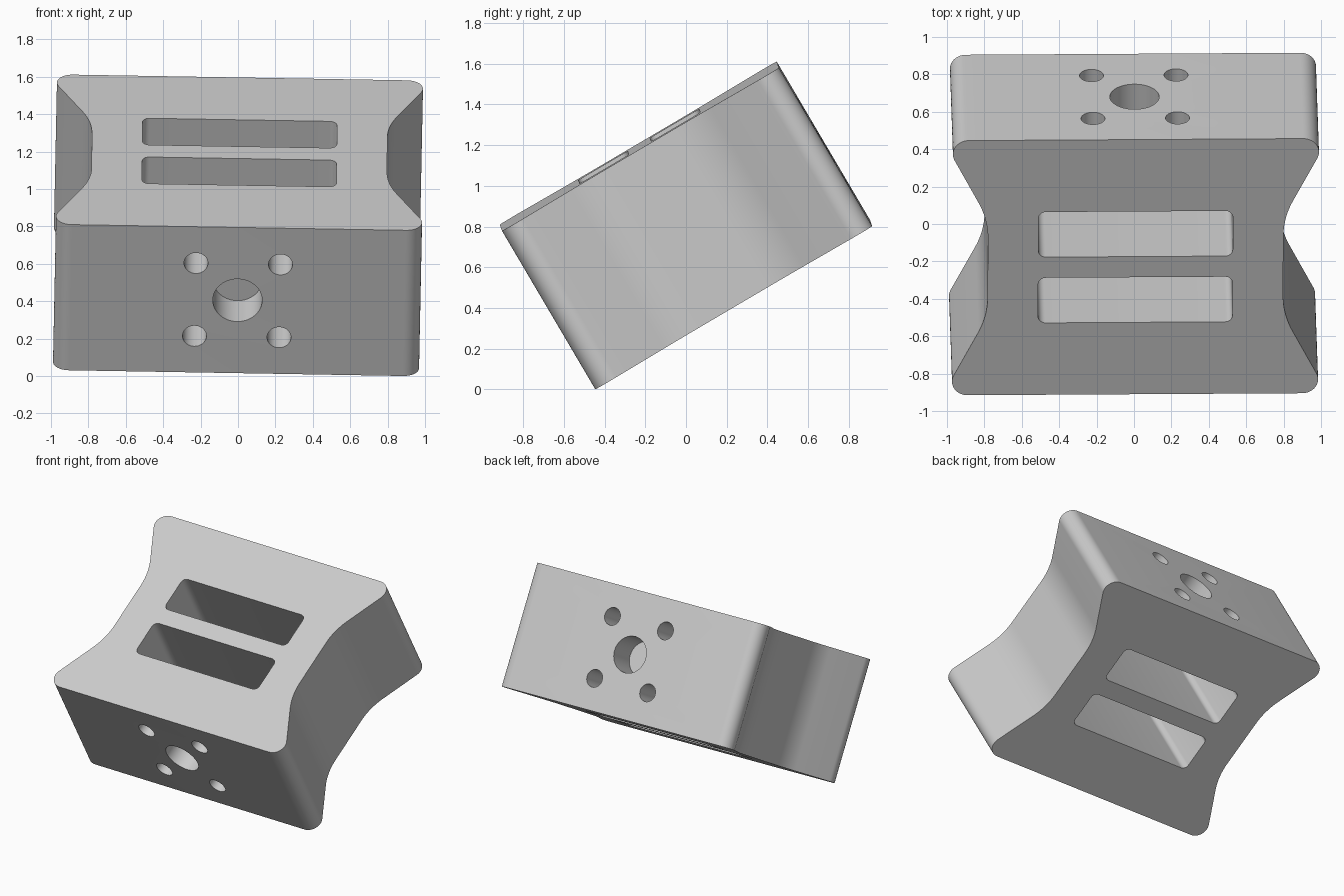
import bpy, bmesh, math
from mathutils import Vector, Matrix

if "Cube" in bpy.data.objects:
    bpy.data.objects.remove(bpy.data.objects["Cube"], do_unlink=True)

HALF_DEPTH, HEIGHT = 0.79, 0.904
HOLE_DEPTH = 0.22


def fillet(corners, steps=14):
    """Round each (x, y, radius) corner of a closed outline."""
    outline = []
    for i, (x, y, r) in enumerate(corners):
        p = Vector((x, y))
        to_prev = (Vector(corners[i - 1][:2]) - p).normalized()
        to_next = (Vector(corners[(i + 1) % len(corners)][:2]) - p).normalized()
        half = to_prev.angle(to_next) / 2
        centre = p + (to_prev + to_next).normalized() * (r / math.sin(half))
        start = p + to_prev * (r / math.tan(half)) - centre
        end = p + to_next * (r / math.tan(half)) - centre
        sweep = math.atan2(start.x * end.y - start.y * end.x, start.dot(end))
        for k in range(steps + 1):
            outline.append(centre + Matrix.Rotation(sweep * k / steps, 2) @ start)
    return outline


def make_object(name, bm):
    bmesh.ops.recalc_face_normals(bm, faces=bm.faces)
    mesh = bpy.data.meshes.new(name)
    bm.to_mesh(mesh)
    bm.free()
    obj = bpy.data.objects.new(name, mesh)
    bpy.context.collection.objects.link(obj)
    return obj


def prism(name, outline, height):
    bm = bmesh.new()
    face = bm.faces.new([bm.verts.new((p.x, p.y, -height / 2)) for p in outline])
    top = bmesh.ops.extrude_face_region(bm, geom=[face])["geom"]
    bmesh.ops.translate(bm, vec=(0, 0, height),
                        verts=[v for v in top if isinstance(v, bmesh.types.BMVert)])
    return make_object(name, bm)


# Waisted block: one quarter of the outline, turned half round, mirrored
quarter = [(1.03, HALF_DEPTH, 0.085), (0.79, 0.30, 0.5)]
right = [(x, -y, r) for x, y, r in quarter] + [(x, y, r) for x, y, r in reversed(quarter)]
block = prism("waisted_block", fillet(right + [(-x, -y, r) for x, y, r in right]), HEIGHT)

# Two rounded slots through the block
cutters = []
for y in (-0.204, 0.204):
    l, w, r = 0.52, 0.14, 0.04
    slot = prism("slot_cutter", fillet([(-l, -w, r), (l, -w, r), (l, w, r), (-l, w, r)], 8),
                 HEIGHT + 0.2)
    slot.location.y = y
    cutters.append(slot)

# Blind holes in the front and back: a large centre one and four small ones
holes = [(0, 0, 0.132)] + [(x, z, 0.064) for x in (-0.226, 0.226) for z in (-0.226, 0.226)]
for side in (-1, 1):
    for x, z, radius in holes:
        bm = bmesh.new()
        bmesh.ops.create_cone(bm, cap_ends=True, segments=40, radius1=radius,
                              radius2=radius, depth=HOLE_DEPTH * 2,
                              matrix=Matrix.Translation((x, side * HALF_DEPTH, z))
                              @ Matrix.Rotation(math.pi / 2, 4, "X"))
        cutters.append(make_object("hole_cutter", bm))

for cutter in cutters:
    mod = block.modifiers.new("cut", "BOOLEAN")
    mod.operation, mod.solver, mod.object = "DIFFERENCE", "EXACT", cutter

# Apply the cuts and remove the cutters
bpy.context.view_layer.update()
evaluated = block.evaluated_get(bpy.context.evaluated_depsgraph_get())
block_mesh = bpy.data.meshes.new_from_object(evaluated)
block.modifiers.clear()
block.data = block_mesh
for cutter in cutters:
    bpy.data.objects.remove(cutter, do_unlink=True)

# Tilt the block back and rest it on the ground
block.data.transform(Matrix.Rotation(math.radians(30.5), 4, "X")
                     @ Matrix.Rotation(0.0177, 4, "Y") @ Matrix.Rotation(-0.0035, 4, "Z"))
lowest = min(v.co.z for v in block.data.vertices)
block.data.transform(Matrix.Translation((0, 0, -lowest)))

# Plain grey finish
grey = bpy.data.materials.new("plain_grey")
grey.use_nodes = True
colour = (0.6, 0.6, 0.6, 1)
grey.diffuse_color = colour
grey.node_tree.nodes["Principled BSDF"].inputs["Base Color"].default_value = colour
block.data.materials.clear()
block.data.materials.append(grey)

bpy.ops.object.select_all(action="DESELECT")
block.select_set(True)
bpy.context.view_layer.objects.active = block
bpy.ops.object.shade_smooth_by_angle(angle=math.radians(30))
